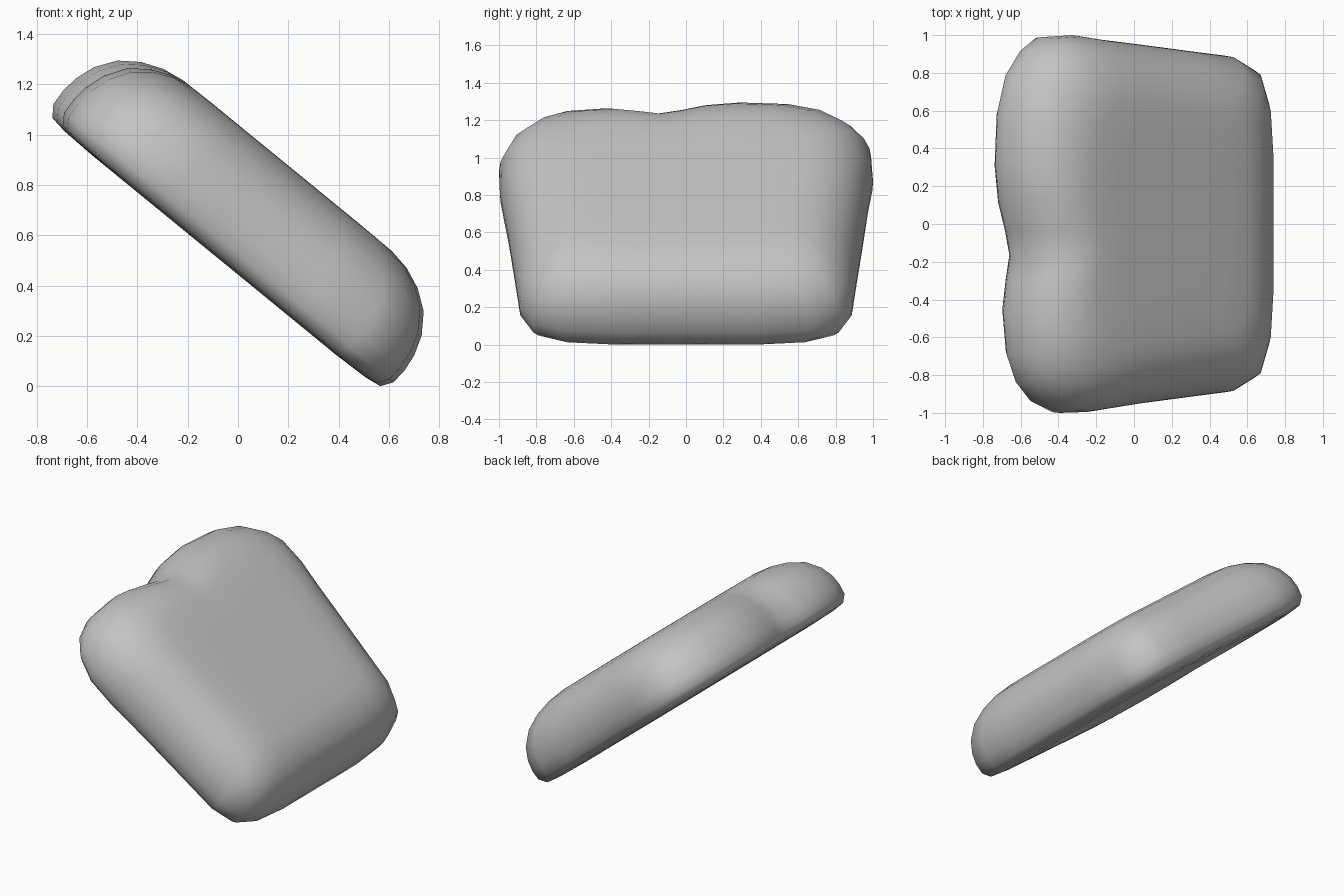
import bpy, bmesh
from mathutils import Vector

cube = bpy.data.objects.get("Cube")
if cube:
    bpy.data.objects.remove(cube, do_unlink=True)

# Slab axes: along the slope, and out of the slab's face
SLOPE = Vector((-0.774, 0, 0.633))
OUT = Vector((0.633, 0, 0.774))
CENTRE = 0.85

# Outline of the slice: (y, distance up the slope), with two uneven lobes
OUTLINE = [(0, -.025), (.4, -.025), (.66, -.005), (.82, .055), (.89, .2), (.915, .45),
           (.95, .79), (.975, 1.05), (1, 1.25), (.99, 1.45), (.92, 1.56), (.79, 1.66),
           (.6, 1.715), (.32, 1.73), (.12, 1.705), (-.04, 1.655), (-.17, 1.625),
           (-.3, 1.65), (-.47, 1.675), (-.7, 1.65), (-.84, 1.59), (-.94, 1.49),
           (-1, 1.34), (-.995, 1.15), (-.97, .95), (-.95, .79), (-.915, .45),
           (-.89, .2), (-.82, .055), (-.66, -.005), (-.4, -.025)]

# Edge rounding from back to front: (height, inset)
LAYERS = [(-.025, .5), (-.025, .25), (-.02, .1), (-.01, .035), (.035, .004), (.1, 0),
          (.17, .008), (.25, .035), (.33, .09), (.385, .165), (.42, .25),
          (.435, .34), (.437, .5), (.437, .7)]


def make_material(name, colour):
    mat = bpy.data.materials.new(name)
    mat.use_nodes = True
    mat.diffuse_color = colour
    mat.node_tree.nodes["Principled BSDF"].inputs["Base Color"].default_value = colour
    return mat


def ring(bm, height, inset):
    sy, su = 1 - inset / 0.95, 1 - inset / 0.87
    verts = []
    for y, u in OUTLINE:
        along = CENTRE + (u - CENTRE) * su
        verts.append(bm.verts.new(SLOPE * along + OUT * height + Vector((0, y * sy, 0))))
    return verts


# Tilted, rounded slice
bm = bmesh.new()
rings = [ring(bm, h, d) for h, d in LAYERS]
count = len(OUTLINE)
for low, high in zip(rings, rings[1:]):
    for i in range(count):
        j = (i + 1) % count
        bm.faces.new((low[i], low[j], high[j], high[i]))
bm.faces.new(rings[0])
bm.faces.new(rings[-1])
bmesh.ops.recalc_face_normals(bm, faces=bm.faces)

# Stand it on the ground, centred
xs = [v.co.x for v in bm.verts]
ys = [v.co.y for v in bm.verts]
lowest = min(v.co.z for v in bm.verts)
shift = Vector((-(min(xs) + max(xs)) / 2, -(min(ys) + max(ys)) / 2, -lowest))
bmesh.ops.translate(bm, verts=bm.verts, vec=shift)

mesh = bpy.data.meshes.new("rounded_slice")
bm.to_mesh(mesh)
bm.free()
mesh.materials.append(make_material("plain grey", (0.55, 0.55, 0.55, 1)))
slab = bpy.data.objects.new("rounded_slice", mesh)
bpy.context.collection.objects.link(slab)
for o in bpy.context.selected_objects:
    o.select_set(False)
slab.select_set(True)
bpy.context.view_layer.objects.active = slab
bpy.ops.object.shade_smooth_by_angle(angle=1.05)
